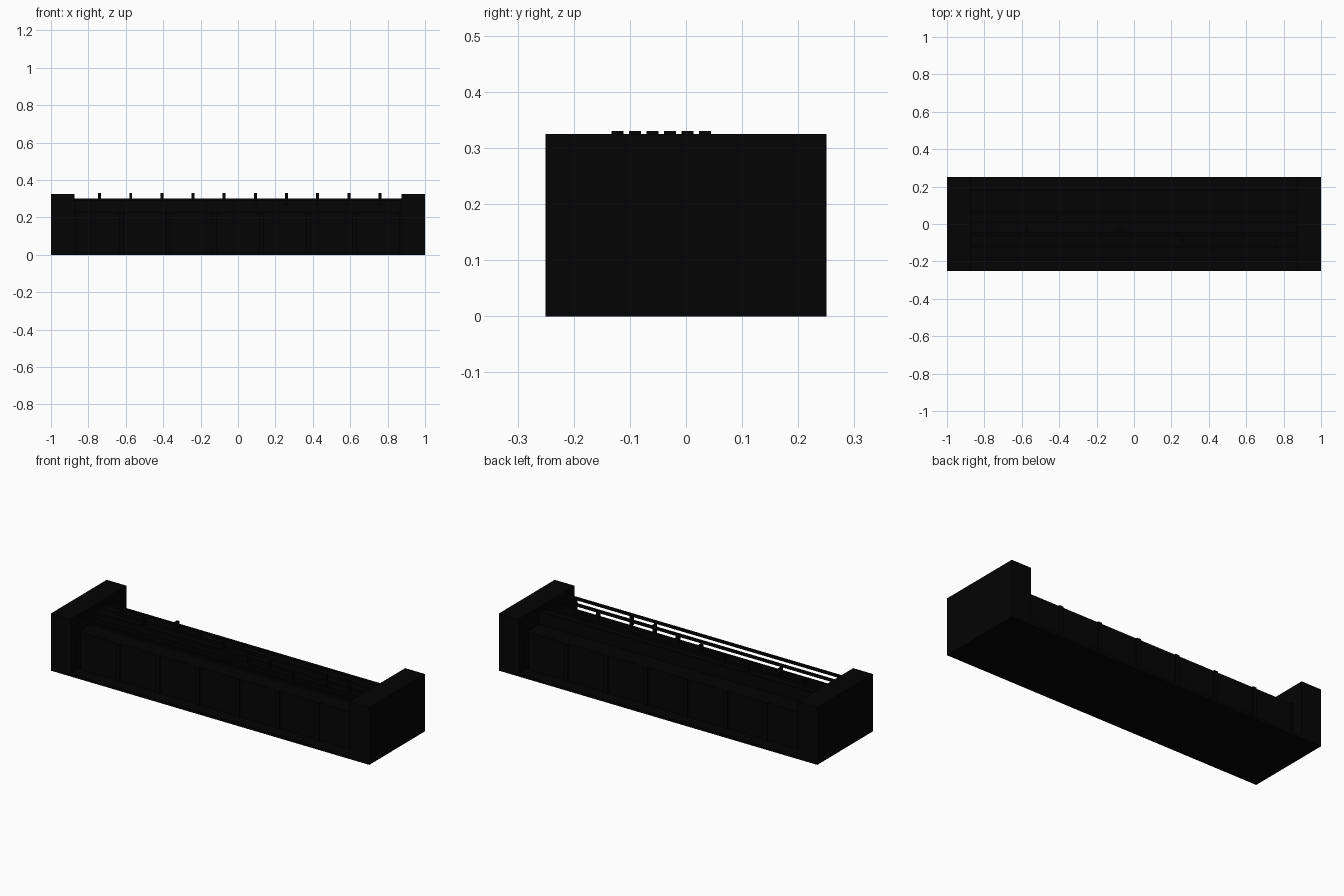
import bpy

old = bpy.data.objects.get("Cube")
if old:
    bpy.data.objects.remove(old, do_unlink=True)


def make_material(name, colour):
    mat = bpy.data.materials.new(name)
    mat.use_nodes = True
    mat.diffuse_color = colour
    bsdf = mat.node_tree.nodes["Principled BSDF"]
    bsdf.inputs["Base Color"].default_value = colour
    return mat


black = make_material("matte black", (0.0011, 0.0011, 0.0011, 1))


def box(name, x, y, z):
    """Box from (min, max) pairs on each axis."""
    spans = (x, y, z)
    bpy.ops.mesh.primitive_cube_add(size=1, location=[(a + b) / 2 for a, b in spans])
    obj = bpy.context.object
    obj.name = name
    obj.scale = [b - a for a, b in spans]
    bpy.ops.object.transform_apply(location=False, rotation=False, scale=True)
    obj.data.materials.append(black)
    return obj


INNER = 0.875
span = (-INNER, INNER)

# End blocks
box("left_end_block", (INNER, 1), (-0.25, 0.25), (0, 0.325))
box("right_end_block", (-1, -INNER), (-0.25, 0.25), (0, 0.325))

# Plinth, recessed body and raised centre
box("plinth", span, (-0.25, 0.25), (0, 0.015))
box("body", span, (-0.178, 0.178), (0.015, 0.228))
box("raised_deck", span, (-0.045, 0.07), (0.228, 0.287))

# Upright ribs on the front and back
for side, y in (("front", (-0.187, -0.178)), ("back", (0.178, 0.187))):
    for i in range(8):
        x = -INNER + i * 0.25
        low, high = max(x - 0.012, -INNER), min(x + 0.012, INNER)
        box(f"{side}_rib_{i + 1}", (low, high), y, (0.015, 0.228))

# Long rails bridging the end blocks
for i in range(5):
    y = -0.1835 + i * 0.0617
    box(f"rail_{i + 1}", span, (y - 0.007, y + 0.007), (0.287, 0.3))

# Small pegs at stepped positions across the rails
steps = (4, 3, 5, 4, 3, 2, 1, 0, 2, 1)
for i, step in enumerate(steps):
    x = -0.74 + i * 0.1666
    y = -0.122 + step * 0.0312
    box(f"peg_{i + 1}", (x - 0.008, x + 0.008), (y - 0.0105, y + 0.0105), (0.27, 0.33))
